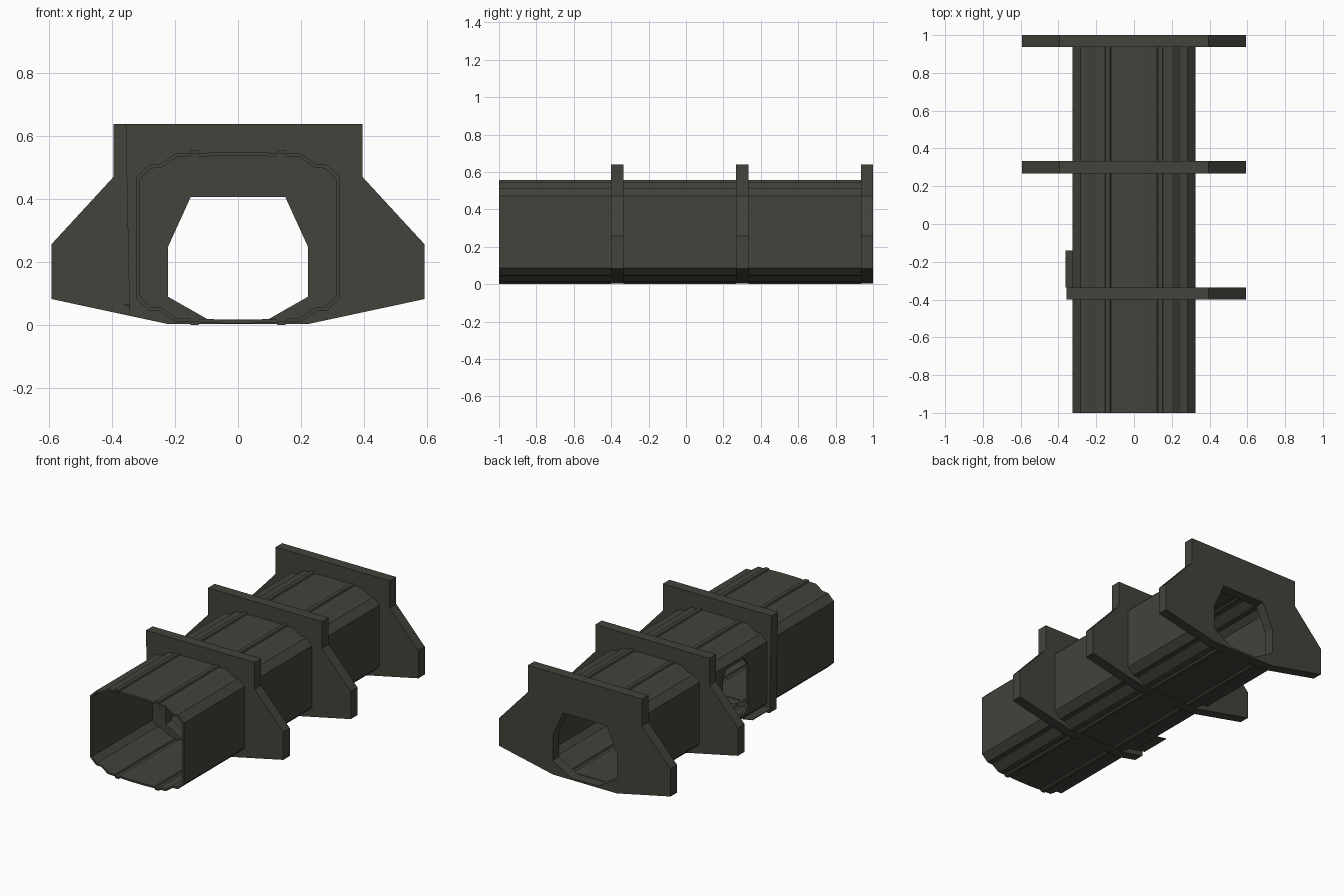
import bpy, bmesh

if "Cube" in bpy.data.objects:
    bpy.data.objects.remove(bpy.data.objects["Cube"])

grey = bpy.data.materials.new("dark olive grey")
grey.diffuse_color = (0.056, 0.056, 0.045, 1)
grey.use_nodes = True
grey.node_tree.nodes["Principled BSDF"].inputs["Base Color"].default_value = grey.diffuse_color


def finish(bm, name):
    bmesh.ops.recalc_face_normals(bm, faces=bm.faces[:])
    me = bpy.data.meshes.new(name)
    bm.to_mesh(me)
    bm.free()
    ob = bpy.data.objects.new(name, me)
    bpy.context.collection.objects.link(ob)
    me.materials.append(grey)
    return ob


def prism(name, loops, y0, y1):
    """Extrude an x-z outline (with optional inner hole) along y."""
    bm = bmesh.new()
    edges = []
    for pts in loops:
        vs = [bm.verts.new((x, y0, z)) for x, z in pts]
        edges += [bm.edges.new((vs[i - 1], vs[i])) for i in range(len(vs))]
    bmesh.ops.triangle_fill(bm, use_beauty=True, use_dissolve=False, edges=edges, normal=(0, -1, 0))
    out = bmesh.ops.extrude_face_region(bm, geom=bm.faces[:], use_keep_orig=True)
    bmesh.ops.translate(bm, vec=(0, y1 - y0, 0),
                        verts=[g for g in out["geom"] if isinstance(g, bmesh.types.BMVert)])
    return finish(bm, name)


def mirror_x(half):
    return half + [(-x, z) for x, z in reversed(half)]


# tube cross-section: one quarter mirrored about x = 0 and about mid height
MID = 0.278


def section(quarter):
    right = quarter + [(x, 2 * MID - z) for x, z in reversed(quarter)]
    return mirror_x(right)


outer = section([(0.05, 0.55), (0.122, 0.547), (0.126, 0.556), (0.15, 0.556), (0.154, 0.546),
                 (0.20, 0.545), (0.247, 0.512), (0.283, 0.510), (0.325, 0.47)])
inner = section([(0.05, 0.538), (0.122, 0.536), (0.126, 0.544), (0.15, 0.544), (0.154, 0.535),
                 (0.196, 0.534), (0.243, 0.501), (0.277, 0.498), (0.311, 0.465)])

prism("front_tube", [outer, inner], -1.0, -0.4)
middle = prism("middle_tube", [outer, inner], -0.335, 0.268)
prism("rear_tube", [outer, inner], 0.333, 0.936)

# bulkheads with a doorway
doorway = mirror_x([(0.15, 0.408), (0.222, 0.25), (0.222, 0.09), (0.09, 0.015)])
half = [(0.395, 0.64), (0.395, 0.472), (0.593, 0.257), (0.593, 0.083), (0.22, 0.003)]
full = mirror_x(half)
broken = half + [(-0.22, 0.003), (-0.345, 0.03), (-0.357, 0.64)]
prism("front_broken_bulkhead", [broken, doorway], -0.4, -0.335)
prism("middle_bulkhead", [full, doorway], 0.268, 0.333)
prism("rear_bulkhead", [full, doorway], 0.936, 1.0)

# opening in the left wall of the middle tube
bm = bmesh.new()
hole = [(-0.15, 0.15), (-0.11, 0.10), (0.06, 0.10), (0.10, 0.15),
        (0.10, 0.40), (0.06, 0.45), (-0.11, 0.45), (-0.15, 0.40)]
f = bm.faces.new([bm.verts.new((-0.4, y, z)) for y, z in hole])
out = bmesh.ops.extrude_face_region(bm, geom=[f], use_keep_orig=True)
bmesh.ops.translate(bm, vec=(0.2, 0, 0),
                    verts=[g for g in out["geom"] if isinstance(g, bmesh.types.BMVert)])
cutter = finish(bm, "wall_opening_cutter")
cutter.hide_render = True
mod = middle.modifiers.new("opening", "BOOLEAN")
mod.operation, mod.solver, mod.object = "DIFFERENCE", "EXACT", cutter
with bpy.context.temp_override(object=middle, active_object=middle):
    bpy.ops.object.modifier_apply(modifier=mod.name)
bpy.data.objects.remove(cutter)

# torn panel sticking out at the foot of the left wall
prism("torn_panel", [[(-0.363, 0.068), (-0.295, 0.057), (-0.295, 0.051), (-0.363, 0.063)]],
      -0.335, -0.14)
